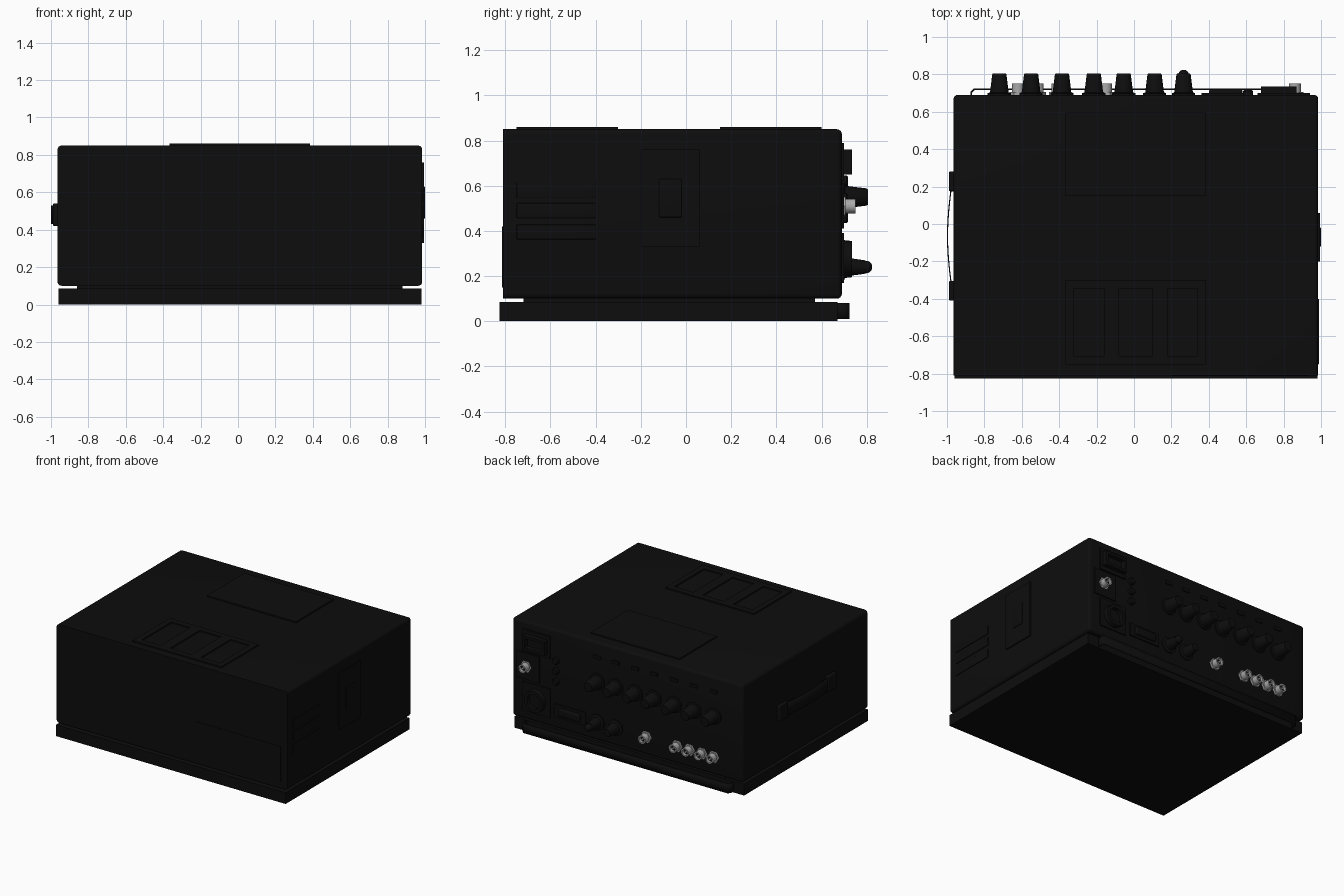
import bpy, bmesh, math
from mathutils import Matrix, Vector

cube = bpy.data.objects.get("Cube")
if cube:
    bpy.data.objects.remove(cube, do_unlink=True)


def material(name, value):
    m = bpy.data.materials.new(name)
    m.use_nodes = True
    m.diffuse_color = (value, value, value, 1)
    bsdf = m.node_tree.nodes["Principled BSDF"]
    bsdf.inputs["Base Color"].default_value = (value, value, value, 1)
    return m


black = material("black", 0.004)
silver = material("silver", 0.4)


def finish(name, bm, mat, smooth=False):
    bmesh.ops.recalc_face_normals(bm, faces=bm.faces)
    mesh = bpy.data.meshes.new(name)
    bm.to_mesh(mesh)
    bm.free()
    mesh.materials.append(mat)
    ob = bpy.data.objects.new(name, mesh)
    bpy.context.collection.objects.link(ob)
    if smooth:
        bpy.ops.object.select_all(action="DESELECT")
        ob.select_set(True)
        bpy.context.view_layer.objects.active = ob
        bpy.ops.object.shade_smooth_by_angle(angle=math.radians(35))
    return ob


def box(name, xs, ys, zs, mat=black, bevel=0, rule=None):
    """Box from ranges; rule picks the edges to round by their midpoint."""
    bm = bmesh.new()
    lo, hi = Vector((xs[0], ys[0], zs[0])), Vector((xs[1], ys[1], zs[1]))
    bmesh.ops.create_cube(bm, size=1, matrix=Matrix.Translation((lo + hi) / 2)
                          @ Matrix.Diagonal((*(hi - lo), 1)))
    if bevel:
        edges = [e for e in bm.edges
                 if rule is None or rule((e.verts[0].co + e.verts[1].co) / 2)]
        bmesh.ops.bevel(bm, geom=edges, offset=bevel, segments=4,
                        profile=0.5, affect="EDGES")
    return finish(name, bm, mat, bool(bevel))


def lathe(name, x, z, profile, mat=black, sides=24):
    """Turned part on the rear panel; profile is (radius, y) pairs."""
    bm = bmesh.new()
    rings = []
    for r, y in profile:
        rings.append([bm.verts.new((x + r * math.cos(a), y, z + r * math.sin(a)))
                      for a in (math.tau * i / sides for i in range(sides))])
    for a, b in zip(rings, rings[1:]):
        for i in range(sides):
            j = (i + 1) % sides
            bm.faces.new((a[i], a[j], b[j], b[i]))
    bm.faces.new(rings[0])
    bm.faces.new(rings[-1])
    return finish(name, bm, mat, True)


def strap(name, path, zs, thick):
    """Upright band following an xy path."""
    bm = bmesh.new()
    rows = [[bm.verts.new((x, y, z)) for z in zs] for x, y in path]
    for a, b in zip(rows, rows[1:]):
        bm.faces.new((a[0], b[0], b[1], a[1]))
    ob = finish(name, bm, black, True)
    mod = ob.modifiers.new("thickness", "SOLIDIFY")
    mod.thickness = thick
    mod.offset = 0
    return ob


def frame(name, xs, ys, zs, w):
    """Four raised bars lying on the lid."""
    box(name + "_left", (xs[0], xs[0] + w), ys, zs)
    box(name + "_right", (xs[1] - w, xs[1]), ys, zs)
    box(name + "_front", (xs[0] + w, xs[1] - w), (ys[0], ys[0] + w), zs)
    box(name + "_rear", (xs[0] + w, xs[1] - w), (ys[1] - w, ys[1]), zs)


# Case and base tray
L, R, BACK = -0.965, 0.985, 0.69
box("case", (L, R), (-0.81, BACK), (0.10, 0.85), bevel=0.022, rule=lambda c: c.y > -0.5)
box("spacer", (-0.86, 0.88), (-0.72, 0.57), (0.07, 0.11))
box("base_tray", (-0.96, 0.98), (-0.825, 0.67), (0, 0.086))
strap("rear_rail", [(-0.87, 0.66), (-0.87, 0.705), (-0.855, 0.72),
                    (0.865, 0.72), (0.88, 0.705), (0.88, 0.66)], (0.01, 0.08), 0.01)

# Lid plates: a plain one at the rear, a three window one at the front
box("rear_lid_plate", (-0.365, 0.385), (0.15, 0.6), (0.845, 0.86))
frame("vent_frame", (-0.365, 0.385), (-0.75, -0.30), (0.845, 0.86), 0.045)
for x in (-0.12, 0.14):
    box("vent_divider", (x - 0.04, x + 0.04), (-0.705, -0.345), (0.845, 0.86))

# Front access plate
box("front_plate", (0.20, 0.93), (-0.814, -0.80), (0.15, 0.42))

# Louvres and latch plate on the +x side
for z in (0.395, 0.49, 0.58):
    box("louvre", (0.97, 0.99), (-0.75, -0.40), (z - 0.033, z + 0.033), bevel=0.004)
box("latch_plate", (0.97, 0.995), (-0.20, 0.06), (0.33, 0.76))
box("latch", (0.98, 1.0), (-0.12, -0.02), (0.46, 0.63), bevel=0.004)

# Carry handle on the -x side
n = 12
arc = [(-0.972 - 0.025 * math.sin(math.pi * i / n), -0.36 + 0.59 * i / n) for i in range(n + 1)]
strap("handle_strap", arc, (0.43, 0.53), 0.006)
for y in (-0.355, 0.23):
    box("handle_mount", (-0.99, -0.95), (y - 0.055, y + 0.05), (0.42, 0.54), bevel=0.008)

# Rear knobs with small label plates above
for x in (0.265, 0.11, -0.055, -0.215, -0.385, -0.55, -0.72):
    lathe("knob", x, 0.55, [(0.062, 0.68), (0.062, 0.70), (0.05, 0.703),
                            (0.038, 0.80), (0.034, 0.805)])
    box("knob_label", (x - 0.03, x + 0.03), (0.68, 0.698), (0.725, 0.75))

# Lower knobs, one ending in a ball
base = [(0.06, 0.68), (0.06, 0.70), (0.042, 0.705), (0.03, 0.79)]
ball = [(0.028 * math.sin(t), 0.797 - 0.028 * math.cos(t))
        for t in (math.pi * k / 8 for k in range(3, 8))]
lathe("ball_knob", 0.265, 0.24, base + ball)
lathe("small_knob", 0.11, 0.24, base + [(0.027, 0.795)])

# Silver coaxial sockets
for x, z in ((0.86, 0.51), (-0.15, 0.24), (-0.41, 0.24),
             (-0.515, 0.24), (-0.62, 0.24), (-0.72, 0.24)):
    lathe("socket_nut", x, z, [(0.045, 0.68), (0.045, 0.705)], silver, 6)
    lathe("socket_sleeve", x, z, [(0.032, 0.70), (0.032, 0.75), (0.022, 0.75),
                                  (0.022, 0.715)], silver)
    lathe("socket_insulator", x, z, [(0.021, 0.71), (0.021, 0.73)])
    lathe("socket_pin", x, z, [(0.008, 0.72), (0.008, 0.745)], silver, 10)

# Power inlet
box("inlet_flange", (0.66, 0.89), (0.68, 0.70), (0.62, 0.79))
frame_z = (0.65, 0.76)
box("inlet_top", (0.68, 0.87), (0.69, 0.735), (0.74, frame_z[1]))
box("inlet_bottom", (0.68, 0.87), (0.69, 0.735), (frame_z[0], 0.67))
for x in (0.68, 0.85):
    box("inlet_side", (x, x + 0.02), (0.69, 0.735), (0.67, 0.74))

# Round connector on a square flange, plus the plate under the upper socket
box("round_flange", (0.66, 0.89), (0.68, 0.70), (0.17, 0.39))
lathe("round_connector", 0.775, 0.275, [(0.085, 0.69), (0.08, 0.735), (0.055, 0.735),
                                        (0.055, 0.705)])
box("socket_plate", (0.75, 0.94), (0.68, 0.70), (0.41, 0.61))

# Indicator buttons and multi-pin port
for z in (0.46, 0.54, 0.62):
    lathe("button", 0.61, z, [(0.026, 0.68), (0.026, 0.71), (0.02, 0.718)], sides=16)
box("port_flange", (0.36, 0.62), (0.68, 0.70), (0.19, 0.29))
box("port_shell", (0.40, 0.58), (0.69, 0.72), (0.21, 0.27), bevel=0.012)
